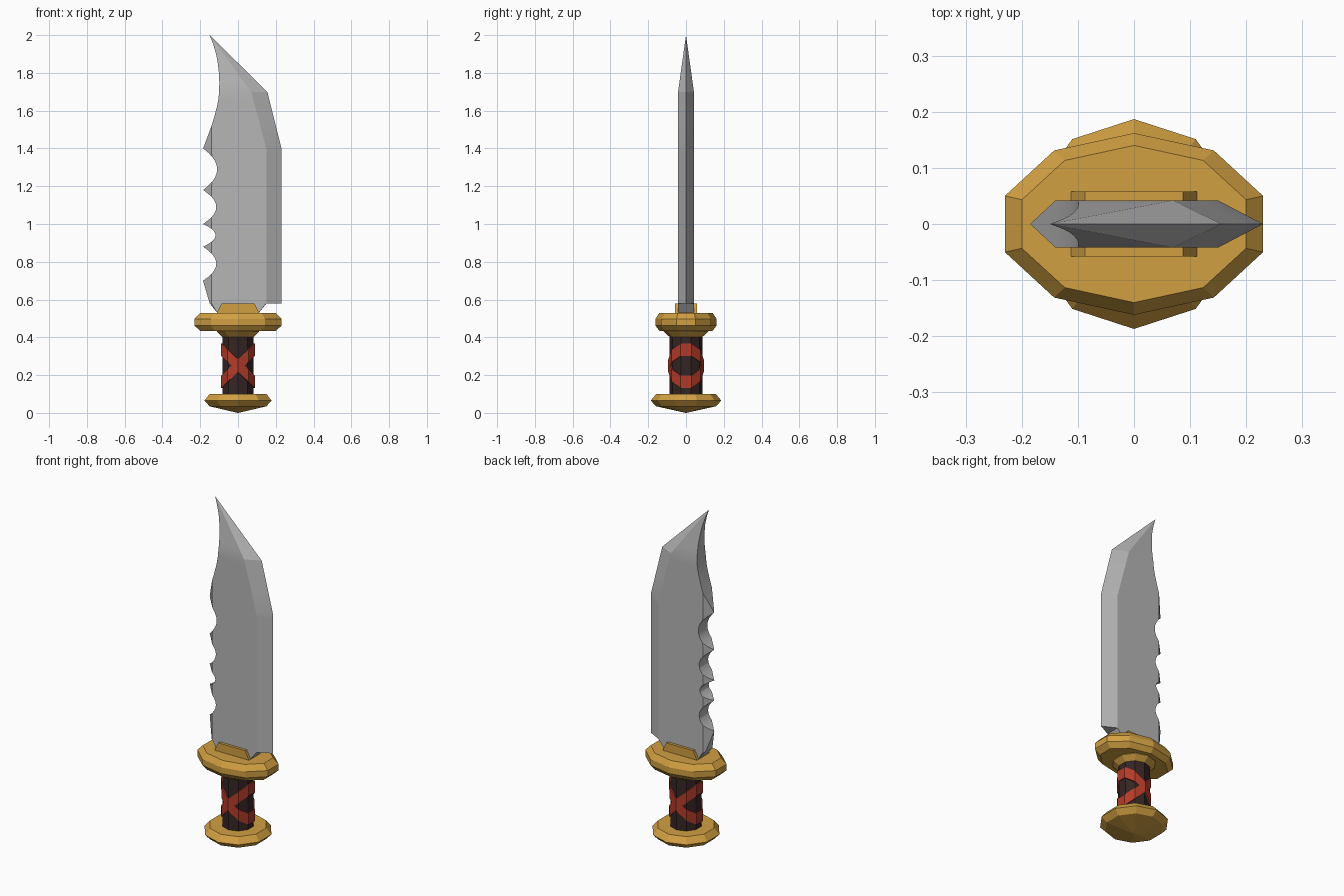
import bpy, bmesh, math

if "Cube" in bpy.data.objects:
    bpy.data.objects.remove(bpy.data.objects["Cube"])

SIDES = 10


def material(name, color):
    m = bpy.data.materials.new(name)
    m.diffuse_color = (*color, 1)
    m.use_nodes = True
    m.node_tree.nodes["Principled BSDF"].inputs["Base Color"].default_value = m.diffuse_color
    return m


STEEL = material("steel grey", (0.47, 0.47, 0.47))
GOLD = material("brass gold", (0.64, 0.35, 0.055))
BROWN = material("dark brown", (0.036, 0.019, 0.018))
RED = material("red wrap", (0.45, 0.044, 0.022))


def loft(name, rings, mat, closed=False):
    """Skin equal-sized rings of points; cap the ends unless the rings form a loop."""
    bm = bmesh.new()
    rows = [[bm.verts.new(p) for p in ring] for ring in rings]
    n = len(rows[0])
    pairs = list(zip(rows, rows[1:]))
    if closed:
        pairs.append((rows[-1], rows[0]))
    else:
        bm.faces.new(rows[0])
        bm.faces.new(rows[-1])
    for a, b in pairs:
        for i in range(n):
            j = (i + 1) % n
            bm.faces.new((a[i], a[j], b[j], b[i]))
    bmesh.ops.remove_doubles(bm, verts=bm.verts, dist=0.0004)
    bmesh.ops.recalc_face_normals(bm, faces=bm.faces)
    mesh = bpy.data.meshes.new(name)
    bm.to_mesh(mesh)
    bm.free()
    mesh.materials.append(mat)
    obj = bpy.data.objects.new(name, mesh)
    bpy.context.collection.objects.link(obj)
    return obj


def ring(rx, ry, z, slope=0.0):
    """Ten-sided ring with a corner on the y axis, optionally tilted along x."""
    pts = []
    for i in range(SIDES):
        a = math.tau * i / SIDES
        x = rx * math.sin(a)
        pts.append((x, ry * math.cos(a), z + slope * x))
    return pts


def lathe(name, profile, mat):
    return loft(name, [ring(*p) for p in profile], mat)


def lerp_table(table, z):
    for (z0, v0), (z1, v1) in zip(table, table[1:]):
        if z <= z1:
            return v0 + (v1 - v0) * (z - z0) / (z1 - z0)
    return table[-1][1]


# Pommel: shallow pointed base and a chamfered rim
lathe("pommel", [(0.002, 0.002, 0.0), (0.158, 0.158, 0.035),
                 (0.187, 0.187, 0.065), (0.158, 0.158, 0.10)], GOLD)

# Grip and two crossed wraps
lathe("grip", [(0.087, 0.087, 0.09), (0.087, 0.087, 0.41)], BROWN)
for side, slope in (("rising", 1.0), ("falling", -1.0)):
    h = 0.033
    loft("wrap_" + side, [ring(r, r, 0.25 + dz, slope * 0.089 / r)
                          for r, dz in ((0.094, -h), (0.094, h), (0.08, h), (0.08, -h))],
         RED, closed=True)

# Collar below the guard, oval guard, blade socket above it
lathe("collar", [(0.085, 0.085, 0.40), (0.118, 0.118, 0.43), (0.118, 0.118, 0.45)], GOLD)
lathe("guard", [(0.21, 0.14, 0.433), (0.242, 0.162, 0.462),
                (0.242, 0.162, 0.498), (0.21, 0.14, 0.53)], GOLD)
loft("blade_socket", [[(-x, -0.058, z), (x, -0.058, z), (x, 0.058, z), (-x, 0.058, z)]
                      for x, z in ((0.115, 0.525), (0.087, 0.58))], GOLD)

# Blade outline: spine with four parabolic notches, then the curved tip
THICK, RIDGE, FLAT = 0.042, -0.185, -0.14
spine = [(0.52, -0.11), (0.53, -0.11), (0.58, -0.15), (0.70, RIDGE)]
for z0, z1, depth in ((0.70, 0.88, 0.07), (0.88, 1.0, 0.066),
                      (1.0, 1.18, 0.07), (1.18, 1.40, 0.075)):
    for k in range(1, 11):
        t = k / 5 - 1
        spine.append((z0 + (z1 - z0) * k / 10, RIDGE + depth * (1 - t * t)))
spine += [(1.52, FLAT), (1.57, -0.125), (1.62, -0.112), (1.66, -0.104), (1.70, -0.10),
          (1.75, -0.099), (1.80, -0.101), (1.85, -0.107), (1.90, -0.116),
          (1.95, -0.131), (2.0, -0.15)]
bevel_line = [(0.52, 0.11), (0.53, 0.11), (0.58, 0.15), (1.40, 0.15), (1.70, 0.07), (2.0, -0.15)]
edge_line = [(0.58, 0.23), (1.40, 0.23), (1.70, 0.155), (2.0, -0.15)]


def section(z, s, bevel, edge):
    """Cross-section: spine wall, spine bevel, flat sides and cutting edge."""
    y = THICK * min(1.0, (2.0 - z) / 0.30)
    wall = y * max(0.0, min(1.0, (s - RIDGE) / (FLAT - RIDGE)))
    f = max(s, FLAT) if z < 1.6 else s
    return [(s, -wall, z), (f, -y, z), (bevel, -y, z), (edge, 0, z),
            (bevel, y, z), (f, y, z), (s, wall, z)]


rows = []
for z, s in spine:
    bevel = lerp_table(bevel_line, z)
    if z < 0.585:  # blunt heel below the cutting edge
        rows.append(section(z, s, bevel, bevel + 0.001))
    if z > 0.575:
        rows.append(section(z, s, bevel, lerp_table(edge_line, z)))
blade = loft("blade", rows, STEEL)
bpy.context.view_layer.objects.active = blade
blade.select_set(True)
bpy.ops.object.shade_smooth_by_angle(angle=math.radians(16))
